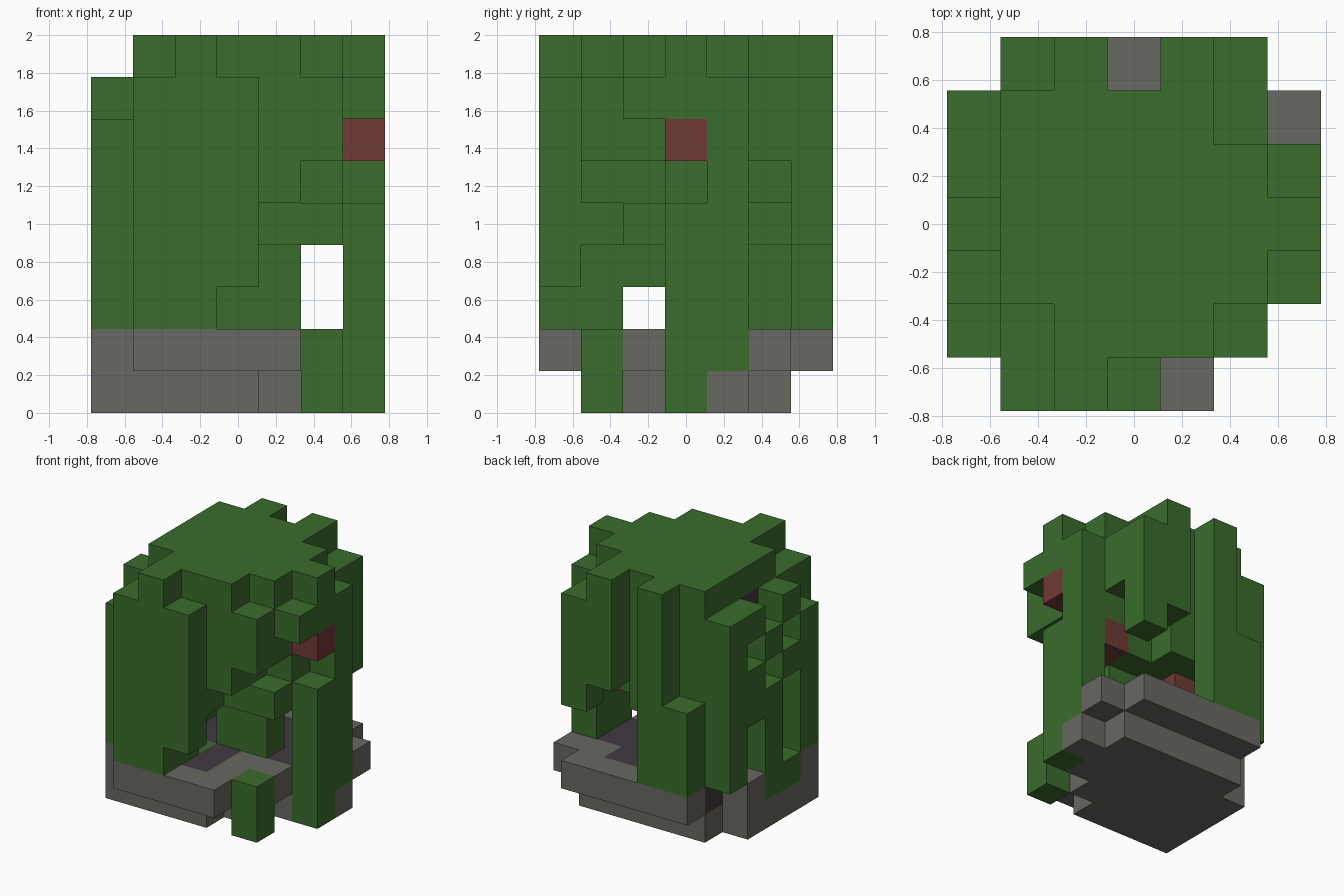
import bpy
import bmesh
from mathutils import Vector

old = bpy.data.objects.get("Cube")
if old:
    bpy.data.objects.remove(old, do_unlink=True)

CELL = 2 / 9
HALF = 3.5
cells = {}


def material(name, colour):
    mat = bpy.data.materials.new(name)
    mat.use_nodes = True
    mat.diffuse_color = (*colour, 1)
    mat.node_tree.nodes["Principled BSDF"].inputs["Base Color"].default_value = (*colour, 1)
    return mat


MATERIALS = {
    "green": material("leaf green", (.042, .150, .025)),
    "grey": material("stone grey", (.140, .138, .122)),
    "red": material("berry red", (.160, .043, .036)),
    "dark": material("dark soil", (.052, .040, .053)),
}


def fill(part, colour, x, y, z):
    """Fill a block of grid cells; each axis is one index or an inclusive range."""
    span = lambda a: range(a[0], a[1] + 1) if isinstance(a, tuple) else (a,)
    for i in span(x):
        for j in span(y):
            for k in span(z):
                cells[i, j, k] = (part, colour)


def clear(x, y, z):
    fill(None, None, x, y, z)


# Stone base: lower step
fill("stone_base", "grey", 0, (1, 4), 0)
fill("stone_base", "grey", (1, 3), (1, 5), 0)
fill("stone_base", "grey", 4, (2, 5), 0)
fill("stone_base", "grey", 5, (3, 5), 0)
fill("stone_base", "grey", 6, 4, 0)

# Stone base: upper step
fill("stone_base", "grey", 0, (1, 4), 1)
fill("stone_base", "grey", (1, 4), (0, 6), 1)
fill("stone_base", "grey", 5, (2, 6), 1)
fill("stone_base", "grey", 6, 5, 1)

# Dark floor inside
fill("inner_floor", "dark", (1, 3), (2, 5), 1)
fill("inner_floor", "dark", (2, 3), 1, 1)
fill("inner_floor", "dark", 4, (3, 5), 1)
fill("inner_floor", "dark", 5, (3, 4), 1)
fill("floor_moss", "green", 2, 2, 1)

# Canopy core with stepped corners
fill("canopy", "green", (1, 5), (1, 5), (4, 7))
clear(5, 1, (4, 5))
clear(4, 1, 4)
clear(5, 2, 5)
clear(5, 5, (4, 5))
clear(4, 5, 4)

# Canopy top layer
fill("canopy", "green", (2, 4), 1, 8)
fill("canopy", "green", (1, 5), (2, 4), 8)
fill("canopy", "green", (1, 4), 5, 8)
fill("canopy", "green", 6, 3, (7, 8))
fill("canopy", "green", 6, 2, 7)

# Front hanging leaves
fill("front_leaves", "green", 1, 0, (2, 7))
fill("front_leaves", "green", 2, 0, (2, 8))
fill("front_leaves", "green", 3, 0, (3, 7))
fill("front_leaves", "green", (1, 2), 1, (2, 3))
fill("front_leaves", "green", 2, 2, 3)

# Back hanging leaves
fill("back_leaves", "green", 1, 6, (2, 4))
fill("back_leaves", "green", 2, 6, (2, 8))
fill("back_leaves", "green", 4, 6, (5, 8))
fill("back_leaves", "green", 5, 6, (4, 7))
fill("back_leaves", "green", 1, 5, (2, 3))

# Lattice of leaves on the right side
fill("right_leaves", "green", 0, 1, (2, 6))
fill("right_leaves", "green", 0, (2, 3), 1)
fill("right_leaves", "green", 0, 2, 7)
fill("right_leaves", "green", 0, 2, 5)
fill("right_leaves", "green", 0, 3, (2, 4))
fill("right_leaves", "green", 0, 3, 6)
fill("right_leaves", "green", 0, 4, (4, 5))
fill("right_leaves", "green", 0, 4, 7)
fill("right_leaves", "green", 0, 5, (2, 7))

# Left trunk, inner wall and loose bush
fill("left_trunk", "green", 6, 3, (0, 4))
fill("left_trunk", "green", 6, 4, (1, 7))
fill("inner_wall", "green", (3, 4), 3, (2, 3))
fill("small_bush", "green", 5, 1, (0, 1))

# Single accent blocks
fill("left_berry", "red", 6, 3, 6)
fill("back_berry", "red", 5, 4, 4)
fill("inner_berry", "red", 2, 4, 3)
fill("dark_core", "dark", 1, 3, 7)


def solid(key):
    return cells.get(key, (None, None))[0] is not None


def build(part, colour):
    """Make one mesh from the outer sides of all cells of a part."""
    bm = bmesh.new()
    for key, (owner, _) in cells.items():
        if owner != part:
            continue
        centre = Vector((key[0] + .5 - HALF, key[1] + .5 - HALF, key[2] + .5))
        for axis in range(3):
            for sign in (-1, 1):
                near = list(key)
                near[axis] += sign
                if solid(tuple(near)):
                    continue
                n, u, v = Vector(), Vector(), Vector()
                n[axis] = sign / 2
                u[(axis + 1) % 3] = sign / 2
                v[(axis + 2) % 3] = .5
                ring = (-u - v, u - v, u + v, v - u)
                bm.faces.new([bm.verts.new((centre + n + c) * CELL) for c in ring])
    bmesh.ops.remove_doubles(bm, verts=bm.verts, dist=.001)
    mesh = bpy.data.meshes.new(part)
    bm.to_mesh(mesh)
    bm.free()
    mesh.materials.append(MATERIALS[colour])
    bpy.context.collection.objects.link(bpy.data.objects.new(part, mesh))


for part, colour in sorted({c for c in cells.values() if c[0]}):
    build(part, colour)
